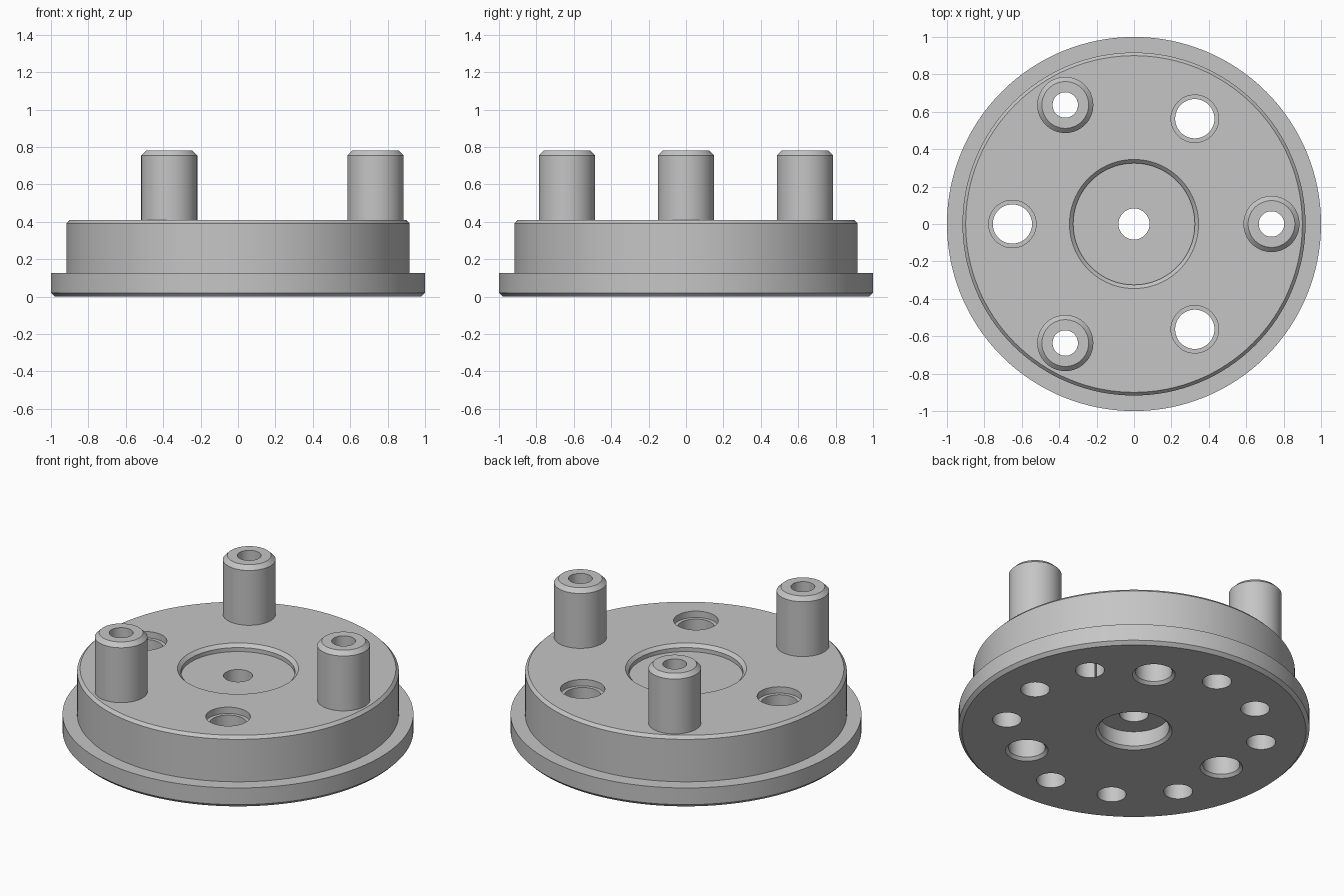
import bpy, bmesh
from math import cos, sin, radians, pi

if "Cube" in bpy.data.objects:
    bpy.data.objects.remove(bpy.data.objects["Cube"])

# Single machined-metal colour
GREY = (0.56, 0.56, 0.56, 1)
metal = bpy.data.materials.new("grey metal")
metal.use_nodes = True
metal.diffuse_color = GREY
metal.node_tree.nodes["Principled BSDF"].inputs["Base Color"].default_value = GREY


def lathe(name, profile, steps, closed=True, place=(0, 0, 0)):
    """Spin an (r, z) profile round the z axis; open profiles get end caps."""
    bm = bmesh.new()
    rings = [[bm.verts.new((r * cos(2 * pi * i / steps), r * sin(2 * pi * i / steps), z))
              for i in range(steps)] for r, z in profile]
    pairs = list(zip(rings, rings[1:]))
    if closed:
        pairs.append((rings[-1], rings[0]))
    for low, high in pairs:
        for i in range(steps):
            j = (i + 1) % steps
            bm.faces.new((low[i], low[j], high[j], high[i]))
    if not closed:
        bm.faces.new(rings[0])
        bm.faces.new(rings[-1])
    bmesh.ops.recalc_face_normals(bm, faces=bm.faces)
    mesh = bpy.data.meshes.new(name)
    bm.to_mesh(mesh)
    bm.free()
    mesh.materials.append(metal)
    obj = bpy.data.objects.new(name, mesh)
    obj.location = place
    bpy.context.collection.objects.link(obj)
    return obj


def activate(obj):
    bpy.ops.object.select_all(action='DESELECT')
    obj.select_set(True)
    bpy.context.view_layer.objects.active = obj


def polar(radius, degrees):
    return (radius * cos(radians(degrees)), radius * sin(radians(degrees)), 0)


TOP = 0.41

# Flanged body with the centre bore, top recess and bottom counterbore
body = lathe("flanged_body", [
    (0.217, 0), (0.98, 0), (1, 0.02), (1, 0.125), (0.917, 0.125),
    (0.917, TOP - 0.018), (0.9, TOP), (0.345, TOP), (0.325, TOP - 0.02),
    (0.325, TOP - 0.045), (0.083, TOP - 0.045), (0.083, 0.11),
    (0.2, 0.11), (0.2, 0.017)], 128)

# Hole shapes: stepped under the posts, blind between, counterbored bolt holes
post_hole = [(0.083, -0.1), (0.083, 0.3), (0.068, 0.3), (0.068, 0.5)]
blind_hole = [(0.083, -0.1), (0.083, 0.3)]
bolt_hole = [(0.122, -0.1), (0.122, 0), (0.105, 0.017), (0.105, TOP - 0.04),
             (0.127, TOP - 0.04), (0.127, 0.5)]

cutters = []
for k in range(3):
    a = 120 * k
    for shape, radius, angle in ((post_hole, 0.735, a), (bolt_hole, 0.65, a + 60),
                                 (blind_hole, 0.735, a + 30), (blind_hole, 0.735, a + 90)):
        cutters.append(lathe("hole_cutter", shape, 48, False, polar(radius, angle)))

# Drill the body
for cutter in cutters:
    cutter.hide_render = True
    drill = body.modifiers.new("drill", 'BOOLEAN')
    drill.operation = 'DIFFERENCE'
    drill.solver = 'EXACT'
    drill.object = cutter
    activate(body)
    bpy.ops.object.modifier_apply(modifier=drill.name)
    bpy.data.objects.remove(cutter)

# Three hollow posts with chamfered tops
parts = [body]
for k in range(3):
    parts.append(lathe("post_%d" % (k + 1), [
        (0.068, TOP), (0.15, TOP), (0.15, 0.755), (0.125, 0.78), (0.068, 0.78)],
        64, True, polar(0.735, 120 * k)))

for part in parts:
    activate(part)
    bpy.ops.object.shade_smooth_by_angle(angle=radians(30))
